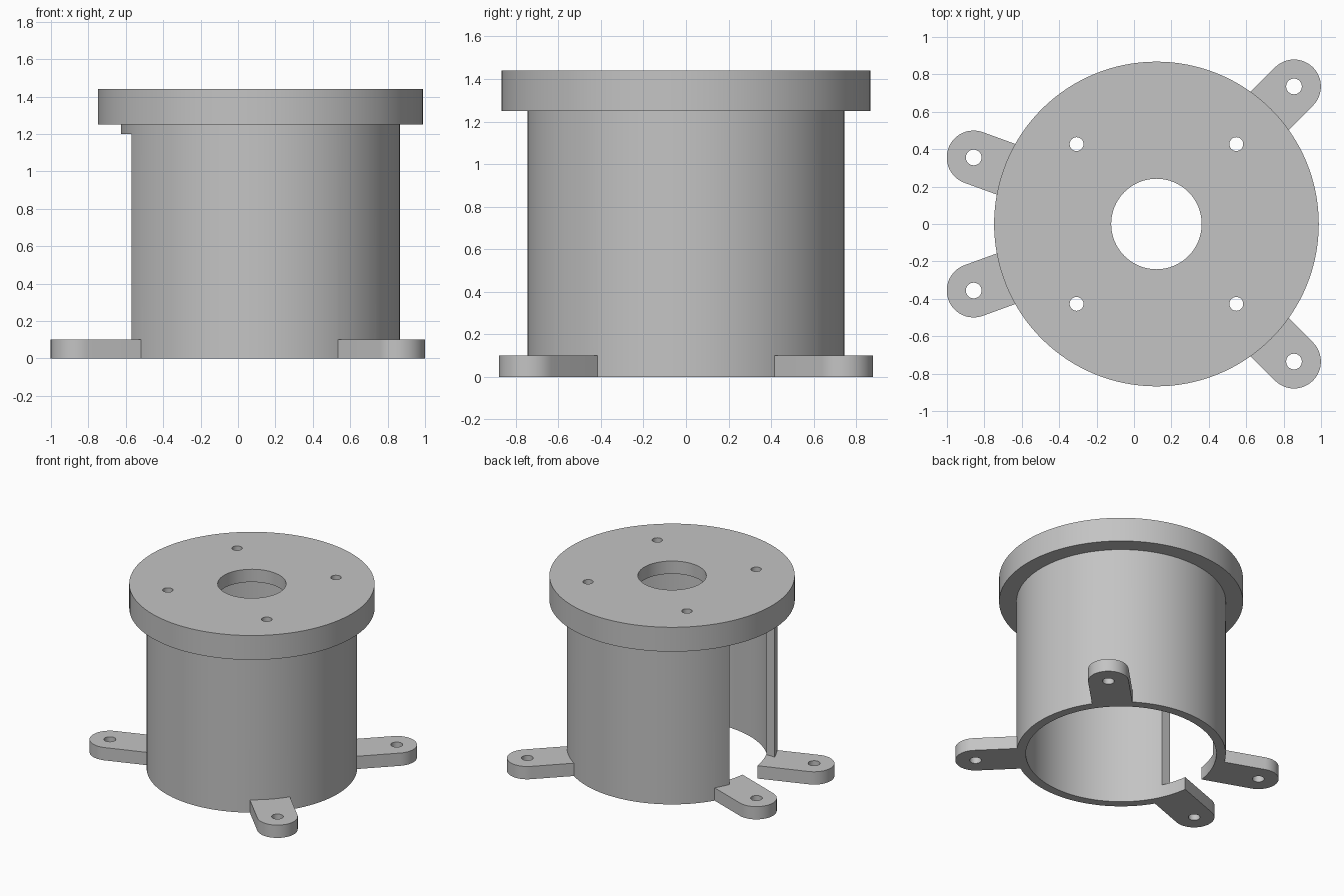
import bpy, bmesh, math
from mathutils import Matrix, Vector

if "Cube" in bpy.data.objects:
    bpy.data.objects.remove(bpy.data.objects["Cube"], do_unlink=True)

CX = 0.12            # axis of the housing
SEG = 128
TAB_ANGLES = (45, 160, 200, 315)
TAB_REACH, TAB_HALF, TAB_TOP = 1.04, 0.144, 0.1
PLATE_HOLE = 0.427

grey = bpy.data.materials.new("light grey")
grey.use_nodes = True
colour = (0.55, 0.55, 0.55, 1)
grey.diffuse_color = colour
grey.node_tree.nodes["Principled BSDF"].inputs["Base Color"].default_value = colour


def make(name, bm):
    bmesh.ops.recalc_face_normals(bm, faces=bm.faces[:])
    me = bpy.data.meshes.new(name)
    bm.to_mesh(me)
    bm.free()
    me.materials.append(grey)
    ob = bpy.data.objects.new(name, me)
    bpy.context.collection.objects.link(ob)
    return ob


def prism(bm, outline, z0, z1):
    """Extrude a flat outline from z0 to z1."""
    face = bm.faces.new([bm.verts.new((x, y, z0)) for x, y in outline])
    top = bmesh.ops.extrude_face_region(bm, geom=[face])["geom"]
    verts = [v for v in top if isinstance(v, bmesh.types.BMVert)]
    bmesh.ops.translate(bm, verts=verts, vec=(0, 0, z1 - z0))


def circle(x, y, r, n):
    return [(x + r * math.cos(math.tau * i / n), y + r * math.sin(math.tau * i / n))
            for i in range(n)]


def combine(target, tool, operation):
    mod = target.modifiers.new(tool.name, "BOOLEAN")
    mod.operation, mod.solver, mod.object = operation, "EXACT", tool
    bpy.context.view_layer.objects.active = target
    bpy.ops.object.modifier_apply(modifier=mod.name)
    bpy.data.objects.remove(tool, do_unlink=True)


# Solid drum with top flange, turned from a profile
bm = bmesh.new()
profile = [(0.745, 0), (0.745, 1.25), (0.868, 1.25), (0.868, 1.44)]
rings = [[bm.verts.new((x, y, z)) for x, y in circle(CX, 0, r, SEG)] for r, z in profile]
for low, high in zip(rings, rings[1:]):
    for i in range(SEG):
        j = (i + 1) % SEG
        bm.faces.new((low[i], low[j], high[j], high[i]))
bm.faces.new(rings[0])
bm.faces.new(rings[-1])
housing = make("motor_housing", bm)

# Side opening
bm = bmesh.new()
prism(bm, [(-1.2, -0.28), (CX, -0.28), (CX, 0.28), (-1.2, 0.28)], -0.1, 1.2)
combine(housing, make("slot_cutter", bm), "DIFFERENCE")

# Round-ended mounting tabs
bm = bmesh.new()
arc = [math.radians(-90 + 180 * i / 24) for i in range(25)]
tab = [(0.55, -TAB_HALF)]
tab += [(TAB_REACH + TAB_HALF * math.cos(a), TAB_HALF * math.sin(a)) for a in arc]
tab += [(0.55, TAB_HALF)]
for deg in TAB_ANGLES:
    turn = Matrix.Rotation(math.radians(deg), 2)
    prism(bm, [(CX + p.x, p.y) for p in (turn @ Vector(q) for q in tab)], 0, TAB_TOP)
combine(housing, make("mounting_tabs", bm), "UNION")

# Hollow inside
bm = bmesh.new()
prism(bm, circle(CX, 0, 0.678, SEG), -0.1, 1.34)
combine(housing, make("bore_cutter", bm), "DIFFERENCE")

# Shaft opening, plate screw holes and tab screw holes
bm = bmesh.new()
prism(bm, circle(CX, 0, 0.242, 64), 1.2, 1.6)
for sx in (-1, 1):
    for sy in (-1, 1):
        prism(bm, circle(CX + sx * PLATE_HOLE, sy * PLATE_HOLE, 0.037, 32), 1.2, 1.6)
for deg in TAB_ANGLES:
    a = math.radians(deg)
    prism(bm, circle(CX + TAB_REACH * math.cos(a), TAB_REACH * math.sin(a), 0.042, 32), -0.1, 0.3)
combine(housing, make("hole_cutter", bm), "DIFFERENCE")

# Smooth round walls, sharp rims
bpy.ops.object.select_all(action="DESELECT")
housing.select_set(True)
bpy.context.view_layer.objects.active = housing
bpy.ops.object.shade_smooth_by_angle(angle=math.radians(30))
